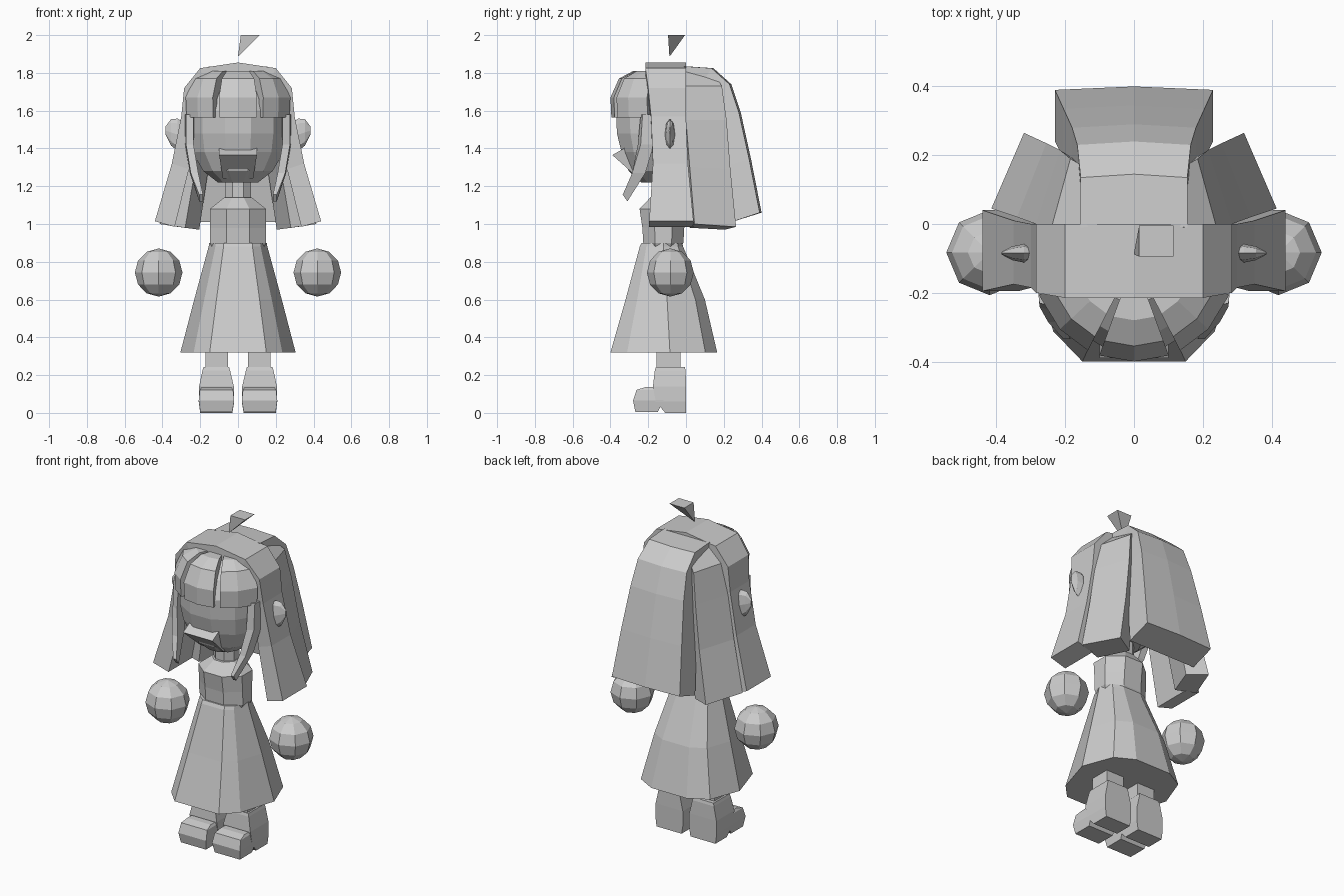
import bpy, bmesh, math

mat = bpy.data.materials.new("plain_grey")
mat.diffuse_color = (0.6, 0.6, 0.6, 1)


def loft(name, rings):
    """Skin matching closed rings and cap both ends."""
    bm = bmesh.new()
    vs = [[bm.verts.new(p) for p in r] for r in rings]
    n = len(rings[0])
    for a, b in zip(vs, vs[1:]):
        for i in range(n):
            j = (i + 1) % n
            bm.faces.new((a[i], a[j], b[j], b[i]))
    bm.faces.new(vs[0])
    bm.faces.new(vs[-1])
    bmesh.ops.recalc_face_normals(bm, faces=bm.faces)
    me = bpy.data.meshes.new(name)
    bm.to_mesh(me)
    bm.free()
    me.materials.append(mat)
    ob = bpy.data.objects.new(name, me)
    bpy.context.collection.objects.link(ob)
    return ob


def pair(name, rings):
    """Same loft on the left and right."""
    loft(name + "_right", rings)
    loft(name + "_left", [[(-x, y, z) for x, y, z in r] for r in rings])


def ellipse(cx, cy, rx, ry, z, n, turn=0.5):
    return [(cx + rx * math.sin((i + turn) * math.tau / n),
             cy - ry * math.cos((i + turn) * math.tau / n), z) for i in range(n)]


def box_ring(x0, x1, y0, y1, z):
    return [(x0, y0, z), (x1, y0, z), (x1, y1, z), (x0, y1, z)]


# head with a wedge-shaped mouth
loft("head", [ellipse(0, cy, rx, ry, z, 12) for z, rx, ry, cy in [
    (1.22, .11, .12, -.12), (1.28, .19, .2, -.11), (1.38, .25, .25, -.1),
    (1.48, .265, .275, -.1), (1.6, .265, .28, -.1), (1.7, .22, .23, -.1),
    (1.78, .13, .13, -.1)]])
loft("mouth", [[(x, -.32, 1.405), (x, -.39, 1.365), (x * .8, -.25, 1.24), (x, -.2, 1.32)]
               for x in (-.1, .1)])

# fringe: three curved shells around the forehead
fringe = [(.29, 1.565), (.295, 1.67), (.25, 1.77), (.175, 1.81), (.10, 1.81),
          (.10, 1.75), (.2, 1.72), (.245, 1.66), (.25, 1.565)]


def shell(angles):
    return [[(r * math.sin(math.radians(a)), -.105 - r * math.cos(math.radians(a)), z)
             for r, z in fringe] for a in angles]


loft("fringe_middle", shell((-20, 0, 20)))
pair("fringe_side", shell((27, 47, 70)))

# hair band over the head, running down into both side strands
half = [  # outer x, z, inner x, z, front y, back y
    (.2, 1.825, .17, 1.75, -.215, 0), (.285, 1.72, .23, 1.66, -.2, 0),
    (.30, 1.57, .235, 1.53, -.185, 0), (.35, 1.32, .26, 1.29, -.175, .01),
    (.44, 1.015, .335, .985, -.195, .04)]
path = [(-a, b, -c, d, e, f) for a, b, c, d, e, f in reversed(half)]
path += [(0, 1.855, 0, 1.78, -.215, 0)] + half
loft("hair_band", [[(ox, f, oz), (ox, b, oz), (ix, b, iz), (ix, f, iz)]
                   for ox, oz, ix, iz, f, b in path])

# diagonal strands behind the ears
pair("rear_side_strand", [
    [(.16, -.03, 1.81), (.10, .14, 1.81), (.05, .10, 1.74), (.10, -.03, 1.74)],
    [(.24, -.01, 1.73), (.185, .19, 1.73), (.10, .13, 1.67), (.16, -.02, 1.67)],
    [(.285, 0, 1.55), (.215, .215, 1.55), (.13, .16, 1.52), (.19, -.02, 1.52)],
    [(.34, .02, 1.30), (.255, .235, 1.29), (.16, .18, 1.27), (.23, 0, 1.27)],
    [(.415, .045, 1.0), (.32, .265, .985), (.205, .205, .97), (.28, .02, .98)]])

# broad back panel, slightly bowed
back = [  # half width, outer y, z, inner y, z
    (.155, 0, 1.835, 0, 1.77), (.155, .145, 1.825, .09, 1.75),
    (.165, .24, 1.74, .14, 1.68), (.18, .29, 1.59, .16, 1.55),
    (.205, .345, 1.34, .19, 1.30), (.23, .40, 1.06, .24, 1.01)]
loft("back_hair", [[(-w, y - .01, z), (0, y, z), (w, y - .01, z), (w, iy, iz), (-w, iy, iz)]
                   for w, y, z, iy, iz in back])

# thin locks in front of the ears
pair("front_lock", [
    [(.275, -.23, 1.58), (.285, -.15, 1.58), (.23, -.15, 1.58), (.235, -.24, 1.58)],
    [(.275, -.24, 1.42), (.28, -.17, 1.42), (.235, -.17, 1.42), (.235, -.255, 1.42)],
    [(.25, -.285, 1.27), (.255, -.215, 1.27), (.215, -.215, 1.27), (.21, -.285, 1.27)],
    [(.205, -.335, 1.155), (.205, -.31, 1.12), (.185, -.31, 1.12), (.185, -.335, 1.155)]])

# floating tuft: an upturned pyramid
loft("hair_tuft", [box_ring(0, .004, -.088, -.084, 1.89), box_ring(.015, .115, -.095, -.005, 2.0)])

# ears
pair("ear", [[(x, -.085 + w * math.cos(i * math.tau / 8), cz + h * math.sin(i * math.tau / 8))
              for i in range(8)] for x, w, h, cz in
             [(.27, .018, .06, 1.47), (.32, .027, .085, 1.473),
              (.355, .02, .07, 1.485), (.385, .004, .02, 1.495)]])

# neck and torso
loft("neck", [ellipse(0, -.11, .075, .07, z, 8) for z in (1.1, 1.27)])
loft("torso", [ellipse(0, cy, rx, ry, z, 8) for z, rx, ry, cy in [
    (.88, .15, .105, -.122), (.9, .16, .115, -.12), (.98, .16, .12, -.12),
    (1.08, .16, .134, -.122), (1.14, .08, .08, -.115)]])


# skirt: ten sides, flared toward the hem
def skirt_ring(s, front, side, rear, z):
    right = [(.15 * s, front), (.235 * s, front + (side - front) * .28), (.305 * s, side),
             (.235 * s, side + (rear - side) * .75), (.12 * s, rear)]
    return [(x, y, z) for x, y in right] + [(-x, y, z) for x, y in reversed(right)]


loft("skirt", [skirt_ring(.5, -.235, -.12, -.02, .9), skirt_ring(.51, -.245, -.12, -.015, .88),
               skirt_ring(.76, -.32, -.1, .1, .6), skirt_ring(1, -.4, -.085, .165, .32)])

# legs and boots
pair("leg", [box_ring(.052, .172, -.155, -.03, z) for z in (.2, .4)])
pair("boot_shaft", [box_ring(.03, .2, -.11, 0, 0), box_ring(.02, .208, -.16, 0, .06),
                    box_ring(.022, .206, -.175, 0, .14), box_ring(.042, .188, -.165, -.002, .225),
                    box_ring(.047, .183, -.16, -.006, .242)])
pair("boot_toe", [box_ring(.03, .2, -.268, -.15, .005), box_ring(.02, .208, -.28, -.12, .065),
                  box_ring(.026, .202, -.262, -.12, .122), box_ring(.035, .193, -.215, -.12, .136)])

# floating ball hands
pair("hand", [ellipse(.42, -.083, .126 * math.sin(t), .124 * math.sin(t),
                      .743 - .127 * math.cos(t), 8, 0)
              for t in [math.radians(a) for a in (1, 30, 60, 90, 120, 150, 179)]])
